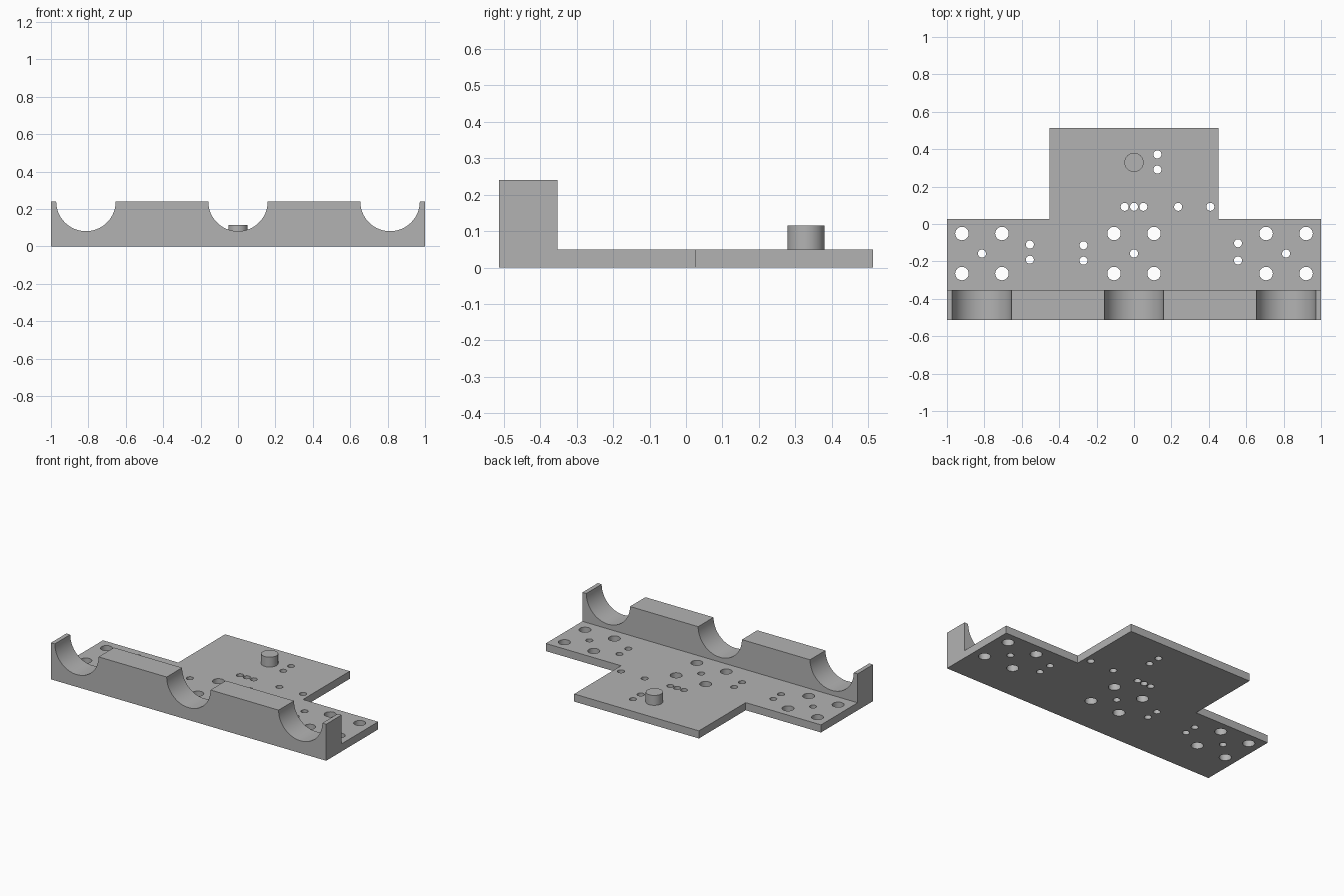
import bpy
import bmesh
from math import cos, sin, pi

cube = bpy.data.objects.get("Cube")
if cube:
    bpy.data.objects.remove(cube, do_unlink=True)

GREY = (0.45, 0.45, 0.45, 1)
mat = bpy.data.materials.new("plain grey")
mat.use_nodes = True
mat.diffuse_color = GREY
mat.node_tree.nodes["Principled BSDF"].inputs["Base Color"].default_value = GREY

# Main dimensions
HALF_DEPTH = 0.513
WALL_BACK = -0.353
STEP_Y = 0.027
TONGUE_X = 0.453
PLATE_H = 0.05
WALL_H = 0.24
CRADLE_R = 0.159
STATIONS = (-0.813, 0, 0.813)


def prism(name, outline, offset):
    """Extrude a closed outline of 3D points along offset."""
    bm = bmesh.new()
    face = bm.faces.new([bm.verts.new(p) for p in outline])
    ext = bmesh.ops.extrude_face_region(bm, geom=[face])
    moved = [v for v in ext["geom"] if isinstance(v, bmesh.types.BMVert)]
    bmesh.ops.translate(bm, verts=moved, vec=offset)
    bmesh.ops.recalc_face_normals(bm, faces=bm.faces)
    return finish(name, bm)


def pillars(name, circles, z0, z1, sides):
    """Upright cylinders given as (x, y, radius)."""
    bm = bmesh.new()
    for x, y, r in circles:
        made = bmesh.ops.create_cone(bm, cap_ends=True, segments=sides,
                                     radius1=r, radius2=r, depth=z1 - z0)
        bmesh.ops.translate(bm, verts=made["verts"], vec=(x, y, (z0 + z1) / 2))
    return finish(name, bm)


def finish(name, bm):
    mesh = bpy.data.meshes.new(name)
    bm.to_mesh(mesh)
    bm.free()
    mesh.materials.append(mat)
    obj = bpy.data.objects.new(name, mesh)
    bpy.context.collection.objects.link(obj)
    return obj


def smooth(obj):
    bpy.ops.object.select_all(action="DESELECT")
    obj.select_set(True)
    bpy.context.view_layer.objects.active = obj
    bpy.ops.object.shade_smooth_by_angle(angle=pi / 6)


# Base plate with a tongue at the back
half = [(1, WALL_BACK), (1, STEP_Y), (TONGUE_X, STEP_Y), (TONGUE_X, HALF_DEPTH)]
outline = half + [(-x, y) for x, y in reversed(half)]
plate = prism("base_plate", [(x, y, 0) for x, y in outline], (0, 0, PLATE_H))

# Bolt holes: four large around a small one at each cradle station
holes = []
for cx in STATIONS:
    holes.append((cx, -0.158, 0.0215))
    holes += [(cx + dx, -0.158 + dy, 0.036)
              for dx in (-0.107, 0.107) for dy in (-0.107, 0.107)]

# Remaining small holes: pairs along the plate, row and pair on the tongue
small = [(-0.557, -0.11), (-0.557, -0.191), (-0.27, -0.114), (-0.27, -0.196),
         (0.556, -0.103), (0.556, -0.195), (0.125, 0.372), (0.125, 0.291)]
small += [(x, 0.092) for x in (-0.05, 0, 0.05, 0.236, 0.408)]
holes += [(x, y, 0.0215) for x, y in small]

# Drill the plate, then discard the cutter
cutter = pillars("hole_cutter", holes, -0.05, 0.1, 32)
cutter.hide_render = True
drill = plate.modifiers.new("holes", "BOOLEAN")
drill.operation = "DIFFERENCE"
drill.solver = "EXACT"
drill.object = cutter
bpy.context.view_layer.objects.active = plate
bpy.ops.object.modifier_apply(modifier=drill.name)
bpy.data.objects.remove(cutter, do_unlink=True)

# Front wall with three half-round cradles
ARC = 40
profile = [(1, 0), (-1, 0), (-1, WALL_H)]
for cx in STATIONS:
    profile += [(cx - CRADLE_R * cos(pi * i / ARC),
                 WALL_H - CRADLE_R * sin(pi * i / ARC)) for i in range(ARC + 1)]
profile.append((1, WALL_H))
wall = prism("cradle_wall", [(x, -HALF_DEPTH, z) for x, z in profile],
             (0, WALL_BACK + HALF_DEPTH, 0))

# Locating peg on the tongue
peg = pillars("locating_peg", [(0, 0.329, 0.051)], PLATE_H, 0.115, 48)

for part in (plate, wall, peg):
    smooth(part)
